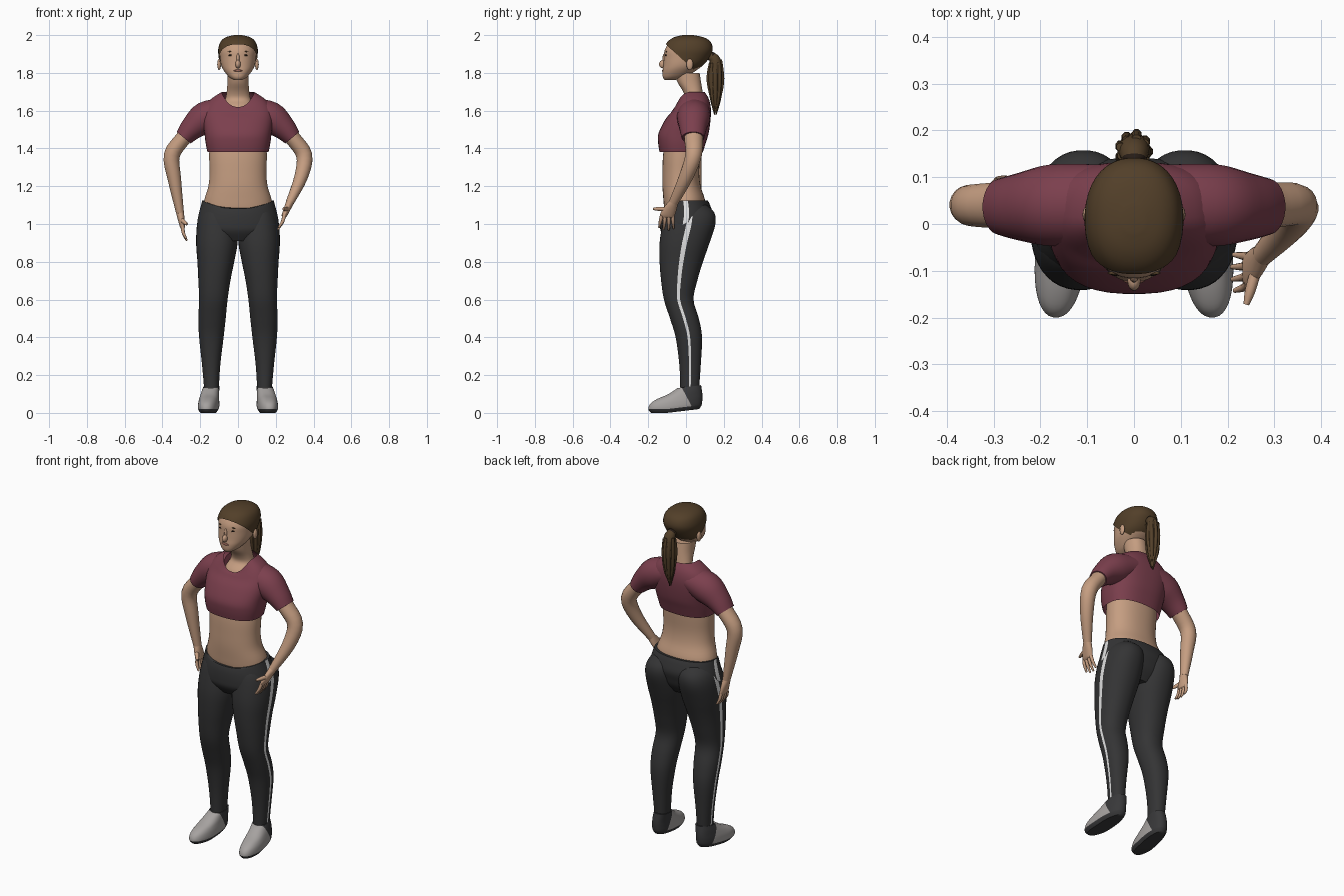
import bpy, bmesh, math, random
from mathutils import Vector

random.seed(4)
cube = bpy.data.objects.get("Cube")
if cube:
    bpy.data.objects.remove(cube, do_unlink=True)


def material(name, r, g, b):
    m = bpy.data.materials.new(name)
    m.use_nodes = True
    m.diffuse_color = (r, g, b, 1)
    m.node_tree.nodes["Principled BSDF"].inputs["Base Color"].default_value = (r, g, b, 1)
    return m


SKIN = material("skin", .56, .34, .22)
SHIRT = material("maroon_cloth", .2, .05, .075)
PANTS = material("charcoal_cloth", .034, .034, .035)
STRIPE = material("white_stripe", .75, .75, .75)
SHOE = material("grey_shoe", .38, .36, .35)
SOLE = material("dark_sole", .04, .04, .042)
HAIR = material("brown_hair", .085, .05, .022)
DARK = material("dark_brown", .02, .012, .008)
LIP = material("lip", .36, .15, .11)


def smooth_rows(rows, steps):
    """Catmull-Rom interpolation between section tuples."""
    out = []
    for i in range(len(rows) - 1):
        a, b, c, d = (rows[max(0, min(len(rows) - 1, i + k))] for k in (-1, 0, 1, 2))
        for s in range(steps):
            t = s / steps
            out.append([q + .5 * t * (r - p + t * (2*p - 5*q + 4*r - e + t * (3*(q - r) + e - p)))
                        for p, q, r, e in zip(a, b, c, d)])
    return out + [list(rows[-1])]


def power(v, n):
    return math.copysign(abs(v) ** (2 / n), v)


def skin_rings(rings, segs, n, caps, stripe):
    """Bridge rings of (centre, u, v, dip); dip lowers the front of a ring."""
    bm = bmesh.new()
    loops = []
    for c, u, v, dip in rings:
        loop = []
        for k in range(segs):
            a = math.tau * (k + .5) / segs
            p = c + u * power(math.cos(a), n) + v * power(math.sin(a), n)
            p.z -= dip * max(0, -math.sin(a)) ** 2
            loop.append(bm.verts.new(p))
        loops.append(loop)
    for lo, hi in zip(loops, loops[1:]):
        for k in range(segs):
            j = (k + 1) % segs
            f = bm.faces.new((lo[k], lo[j], hi[j], hi[k]))
            f.material_index = int(k in stripe)
    if caps:
        bm.faces.new(loops[0])
        bm.faces.new(loops[-1])
    return bm


def stack(rows, side=1, segs=40, n=2.2, caps=True, stripe=(), steps=4):
    """Loft of level sections: z, x0, x1, y0, y1, dip."""
    rings = [(Vector((side * (x0 + x1) / 2, (y0 + y1) / 2, z)),
              Vector((side * (x1 - x0) / 2, 0, 0)), Vector((0, (y1 - y0) / 2, 0)), dip)
             for z, x0, x1, y0, y1, dip in smooth_rows(rows, steps)]
    return skin_rings(rings, segs, n, caps, stripe)


def centred(rows):
    """Widen rows of z, half width, y0, y1 (and dip) to full stack rows."""
    return [(r[0], -r[1], r[1], r[2], r[3], r[4] if len(r) > 4 else 0) for r in rows]


def tube(rows, side=1, segs=16, steps=4):
    """Loft along a path: x, y, z, radius across, radius along y."""
    pts = smooth_rows([(side * r[0], *r[1:]) for r in rows], steps)
    cs = [Vector(p[:3]) for p in pts]
    rings = []
    for i, p in enumerate(pts):
        t = (cs[min(i + 1, len(cs) - 1)] - cs[max(i - 1, 0)]).normalized()
        u = t.cross(Vector((0, 1, 0))).normalized()
        rings.append((cs[i], u * p[3], u.cross(t) * p[4], 0))
    return skin_rings(rings, segs, 2, True, ())


def finish(name, bm, *mats):
    bmesh.ops.recalc_face_normals(bm, faces=bm.faces)
    me = bpy.data.meshes.new(name)
    bm.to_mesh(me)
    bm.free()
    for m in mats:
        me.materials.append(m)
    ob = bpy.data.objects.new(name, me)
    bpy.context.collection.objects.link(ob)
    bpy.ops.object.select_all(action='DESELECT')
    ob.select_set(True)
    bpy.context.view_layer.objects.active = ob
    bpy.ops.object.shade_smooth_by_angle(angle=math.radians(50))
    return ob


def blob(name, loc, size, mat):
    bm = bmesh.new()
    bmesh.ops.create_uvsphere(bm, u_segments=16, v_segments=10, radius=1)
    bmesh.ops.scale(bm, vec=size, verts=bm.verts)
    bmesh.ops.translate(bm, vec=loc, verts=bm.verts)
    finish(name, bm, mat)


# Torso, neck and cropped shirt
finish("waist", stack(centred([
    (1, .17, -.1, .1), (1.08, .18, -.115, .1), (1.13, .178, -.12, .1), (1.2, .157, -.125, .078),
    (1.27, .151, -.125, .07), (1.36, .153, -.122, .075), (1.45, .15, -.11, .08)])), SKIN)
finish("neck", stack(centred([
    (1.55, .12, -.07, .1), (1.62, .085, -.045, .1), (1.66, .068, -.008, .095),
    (1.7, .06, -.015, .088), (1.75, .056, -.045, .08), (1.8, .056, -.06, .072)])), SKIN)
finish("shirt", stack(centred([
    (1.38, .162, -.14, .09), (1.43, .172, -.148, .105), (1.48, .178, -.146, .12),
    (1.55, .188, -.112, .13), (1.61, .182, -.08, .132, .02), (1.66, .145, -.066, .122, .05),
    (1.698, .088, -.056, .1, .078)]), n=2.5, caps=False), SHIRT)

# Pelvis of the leggings, with the side stripe columns
finish("pelvis", stack(centred([
    (.91, .12, -.1, .08), (.96, .2, -.133, .115), (1, .216, -.138, .13), (1.05, .209, -.135, .142),
    (1.1, .196, -.127, .128, .02), (1.125, .19, -.122, .115, .045)]), stripe=(19, 39)),
    PANTS, STRIPE)

for side, label in ((1, "left"), (-1, "right")):
    # Legs
    finish(label + "_leg", stack([
        (.11, .102, .178, -.03, .068, 0), (.25, .094, .19, -.035, .078, 0),
        (.4, .076, .206, -.055, .085, 0), (.5, .065, .21, -.085, .068, 0),
        (.6, .055, .206, -.117, .04, 0), (.7, .04, .21, -.132, .06, 0),
        (.8, .02, .215, -.14, .09, 0), (.9, .002, .222, -.14, .125, 0),
        (1, .002, .217, -.125, .156, 0), (1.06, .01, .2, -.11, .15, 0),
        (1.1, .03, .17, -.09, .11, 0)], side, stripe=(39,)), PANTS, STRIPE)

    # Shoes: sloped toe, raised heel, dark heel and sole
    bm = stack([
        (0, .108, .192, -.185, .07, 0), (.02, .097, .205, -.2, .083, 0),
        (.05, .097, .205, -.188, .087, 0), (.075, .099, .2, -.15, .087, 0),
        (.1, .1, .193, -.09, .084, 0), (.125, .1, .184, -.045, .08, 0)], side, n=2.3)
    heel_cut, heel_dir = Vector((0, .015, .05)), Vector((0, 1, .5))
    sole_cut, up = Vector((0, 0, .02)), Vector((0, 0, 1))
    for co, no in ((heel_cut, heel_dir), (sole_cut, up)):
        bmesh.ops.bisect_plane(bm, geom=bm.verts[:] + bm.edges[:] + bm.faces[:],
                               plane_co=co, plane_no=no)
    for f in bm.faces:
        c = f.calc_center_median()
        f.material_index = int((c - heel_cut).dot(heel_dir) > 0 or c.z < sole_cut.z)
    for v in bm.verts:
        v.co.x -= side * .08 * v.co.y
        v.co.z += .12 * max(0, v.co.y + .1)
    finish(label + "_shoe", bm, SHOE, SOLE)

    # Sleeves
    finish(label + "_sleeve", tube([
        (.07, .045, 1.6, .07, .083), (.17, .04, 1.563, .086, .088),
        (.24, .037, 1.51, .066, .073), (.287, .037, 1.457, .048, .06)], side, 24), SHIRT)

    # Ears, eyes and brows
    blob(label + "_ear", (side * .1, .02, 1.845), (.01, .018, .03), SKIN)
    blob(label + "_eye", (side * .037, -.106, 1.893), (.014, .005, .005), DARK)
    blob(label + "_brow", (side * .038, -.105, 1.912), (.019, .004, .003), HAIR)

# Arms: left forearm reaches forward, right one hangs beside the hip
UPPER = [(.2, .04, 1.57, .05, .055), (.285, .04, 1.46, .042, .05), (.35, .04, 1.365, .043, .044)]
POSES = {
    "left": (1, [(.334, 0, 1.25, .036, .037), (.275, -.065, 1.115, .022, .025)],
             Vector((.245, -.1, 1.045)), Vector((-.035, -.005, -.075)), Vector((-.02, -.07, 0))),
    "right": (-1, [(.337, .045, 1.24, .036, .038), (.307, .055, 1.06, .021, .025)],
              Vector((.293, .06, .985)), Vector((.022, 0, -.072)) * Vector((-1, 1, 1)).x * -1,
              Vector((-.03, -.035, -.025))),
}
for label, (side, fore, palm, reach, thumb) in POSES.items():
    if side < 0:
        reach = Vector((-.022, 0, -.072))
    finish(label + "_arm", tube(UPPER + fore, side, 20), SKIN)
    x, y, z = fore[-1][:3]
    finish(label + "_palm", tube([
        (x, y, z, .021, .024), (*((Vector((x, y, z)) + palm) / 2), .018, .034),
        (*palm, .014, .038), (*(palm + reach * .12), .008, .034)], side), SKIN)
    for i in range(4):
        spread = Vector((0, (i - 1.5) * .019, 0))
        base = palm + spread
        length = (.85, 1, 1.02, .9)[i]
        tip = base + (reach + spread * .4) * length
        bend = (base + tip) / 2 + Vector((.006, 0, 0))
        finish(f"{label}_finger_{i + 1}", tube([
            (*base, .01, .01), (*bend, .009, .009), (*tip, .005, .005)], side, 10), SKIN)
    root = (Vector((x, y, z)) + palm) / 2 + Vector((0, -.02, 0))
    finish(label + "_thumb", tube([
        (*root, .012, .012), (*(root + thumb * .6), .011, .011), (*(root + thumb), .006, .006)],
        side, 10), SKIN)

# Head
HEAD = [(1.762, .022, -.112, -.06), (1.778, .048, -.123, 0), (1.81, .074, -.124, .05),
        (1.84, .089, -.12, .09), (1.88, .096, -.117, .12), (1.92, .098, -.113, .135),
        (1.96, .085, -.09, .122), (1.983, .057, -.055, .085), (1.994, .015, -.01, .03)]
finish("head", stack(centred(HEAD)), SKIN)
blob("nose", (0, -.122, 1.846), (.014, .021, .022), SKIN)
blob("nose_bridge", (0, -.113, 1.873), (.009, .012, .03), SKIN)
blob("mouth", (0, -.121, 1.812), (.023, .007, .006), LIP)

# Hair cap: enlarged skull trimmed along the hairline
grow = .007
bm = stack(centred([(z + grow * .85, w + grow, a - grow, b + grow) for z, w, a, b in HEAD]))
bmesh.ops.bisect_plane(bm, geom=bm.verts[:] + bm.edges[:] + bm.faces[:], clear_inner=True,
                       plane_co=(0, -.1, 1.945), plane_no=(0, .155, .17))
finish("hair_cap", bm, HAIR)

# Ponytail: core, loose strands and a tie
TAIL = [(0, .125, 1.89, .022, .022), (0, .155, 1.865, .032, .03), (0, .155, 1.78, .036, .04),
        (0, .156, 1.68, .028, .03), (0, .155, 1.59, .006, .006)]
finish("ponytail", tube(TAIL, 1, 20), HAIR)
for i in range(9):
    a = math.tau * i / 9
    rows = []
    for x, y, z, r, q in TAIL[1:]:
        wob = random.uniform(.75, .95)
        rows.append((math.cos(a) * r * wob, y + math.sin(a) * q * wob,
                     z + random.uniform(-.015, .01), r * .32, q * .32))
    finish(f"hair_strand_{i + 1}", tube(rows, 1, 8), HAIR)
blob("hair_tie", (0, .142, 1.885), (.026, .014, .026), DARK)
